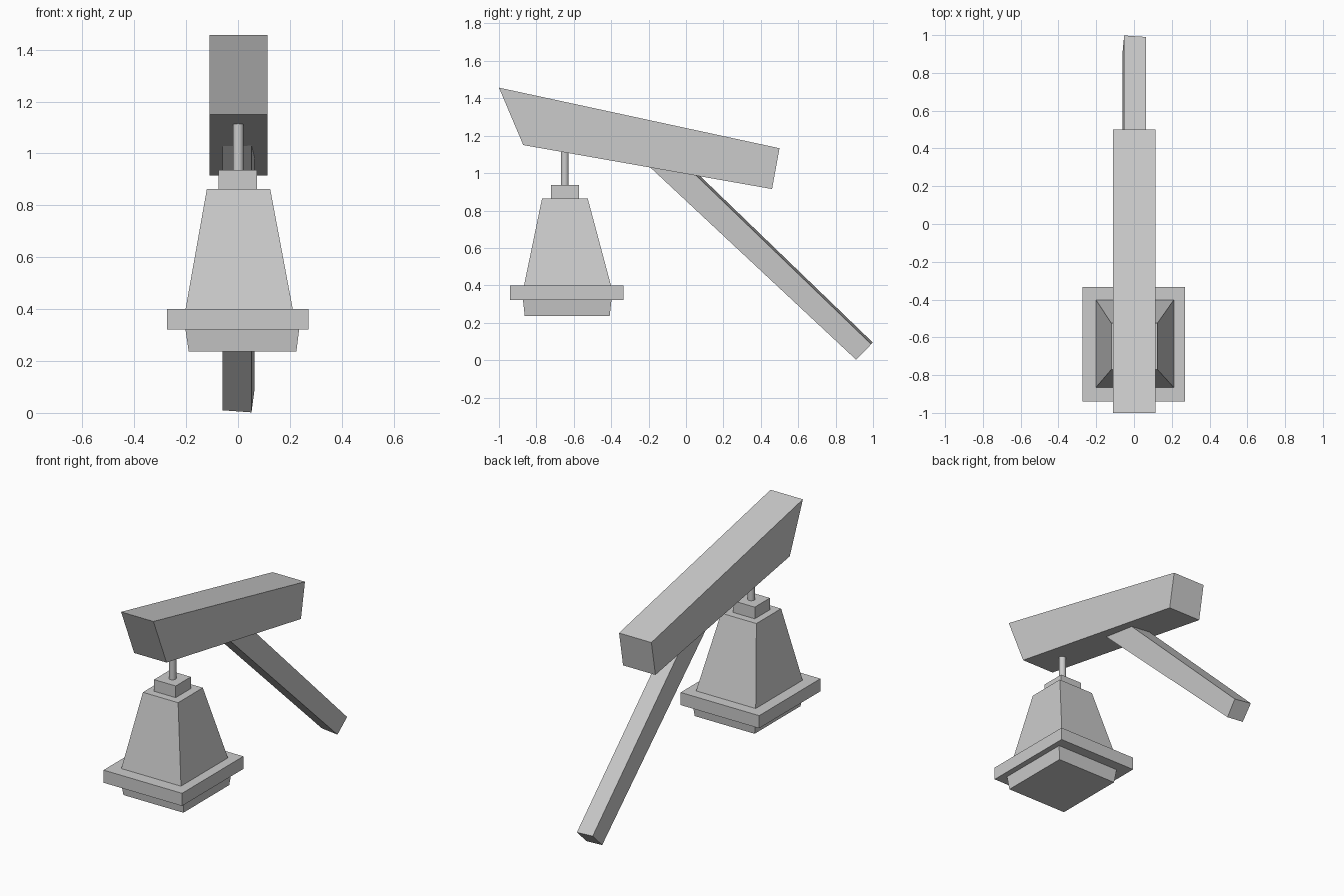
import bpy, bmesh

if "Cube" in bpy.data.objects:
    bpy.data.objects.remove(bpy.data.objects["Cube"])


def loft(name, lower, upper):
    """Closed solid joining two four-point loops."""
    bm = bmesh.new()
    a = [bm.verts.new(p) for p in lower]
    b = [bm.verts.new(p) for p in upper]
    bm.faces.new(a[::-1])
    bm.faces.new(b)
    for i in range(4):
        j = (i + 1) % 4
        bm.faces.new((a[i], a[j], b[j], b[i]))
    bmesh.ops.recalc_face_normals(bm, faces=bm.faces)
    mesh = bpy.data.meshes.new(name)
    bm.to_mesh(mesh)
    bm.free()
    ob = bpy.data.objects.new(name, mesh)
    bpy.context.collection.objects.link(ob)
    return ob


def rect(x0, x1, y0, y1, z):
    return [(x0, y0, z), (x1, y0, z), (x1, y1, z), (x0, y1, z)]


# Slanted overhead beam, extruded from its side profile
profile = [(-1.0, 1.457), (0.5, 1.133), (0.46, 0.915), (-0.87, 1.15)]
loft("beam", [(-0.11, y, z) for y, z in profile], [(0.114, y, z) for y, z in profile])

# Diagonal brace, slightly twisted about its length, top end sunk into the beam
foot = [(-0.06, 0.915, 0.01), (0.052, 0.91, 0.002), (0.063, 0.99, 0.085), (-0.052, 0.998, 0.095)]
head = [(-0.06, -0.21, 1.058), (0.052, -0.215, 1.053), (0.063, 0.01, 1.03), (-0.052, 0.018, 1.04)]
loft("brace", foot, head)

# Hanging rod
bpy.ops.mesh.primitive_cylinder_add(vertices=16, radius=0.021, depth=0.24,
                                    location=(0.001, -0.648, 1.03))
bpy.context.object.name = "hanging_rod"
bpy.ops.object.shade_smooth_by_angle()

# Square lantern: cap, tapered shade, rim and base
lantern = [
    ("lantern_cap", (-0.076, 0.074, -0.722, -0.572, 0.86), (-0.076, 0.074, -0.722, -0.572, 0.936)),
    ("lantern_shade", (-0.203, 0.212, -0.867, -0.4, 0.395), (-0.12, 0.124, -0.77, -0.525, 0.863)),
    ("lantern_rim", (-0.273, 0.271, -0.941, -0.334, 0.321), (-0.273, 0.271, -0.941, -0.334, 0.4)),
    ("lantern_base", (-0.19, 0.225, -0.862, -0.408, 0.236), (-0.203, 0.236, -0.872, -0.398, 0.325)),
]
for name, low, high in lantern:
    loft(name, rect(*low), rect(*high))
